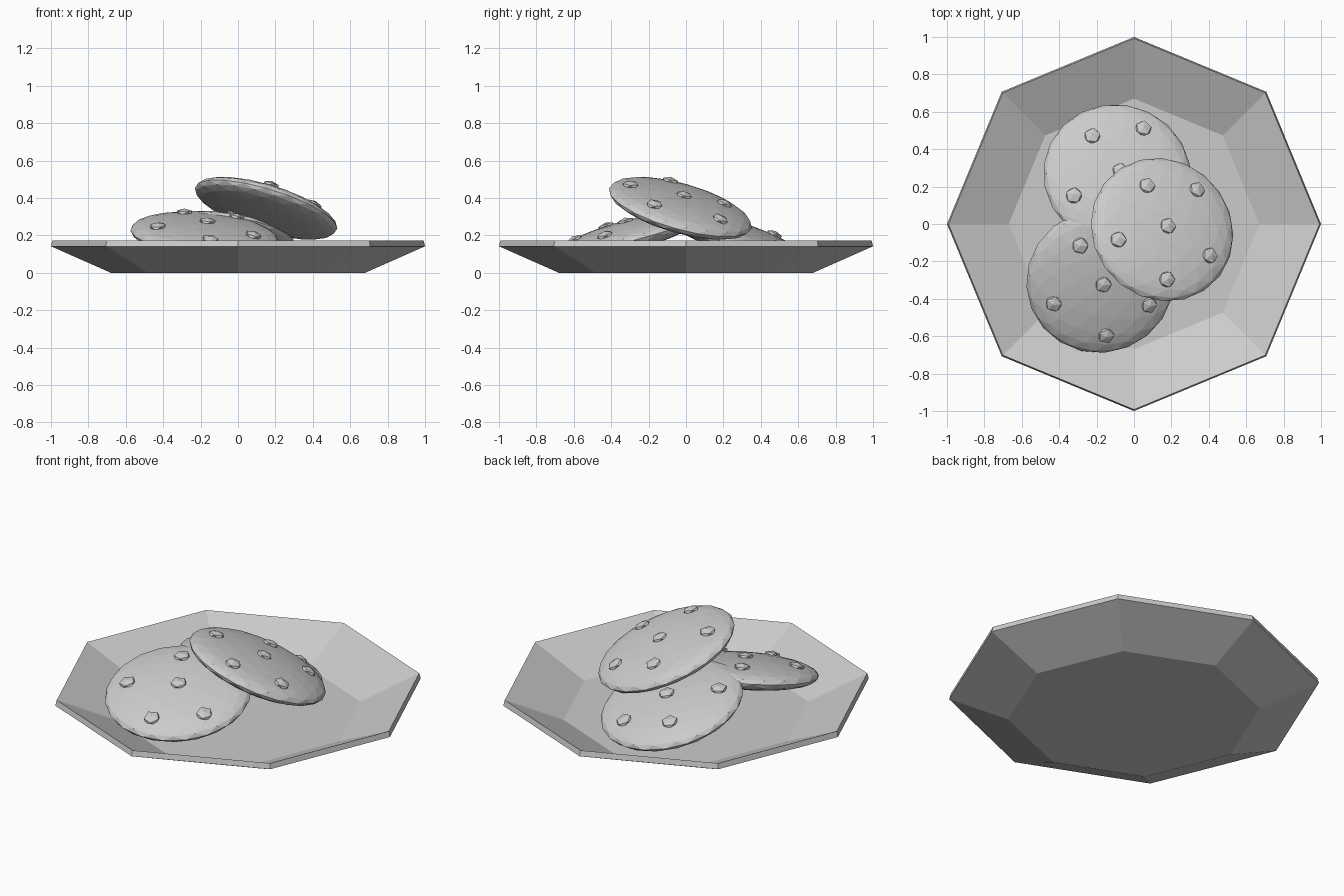
import bpy
import bmesh
import math
from mathutils import Matrix, Vector

if "Cube" in bpy.data.objects:
    bpy.data.objects.remove(bpy.data.objects["Cube"], do_unlink=True)

GREY = (0.6, 0.6, 0.6, 1.0)
grey = bpy.data.materials.new("plain grey")
grey.use_nodes = True
grey.diffuse_color = GREY
grey.node_tree.nodes["Principled BSDF"].inputs["Base Color"].default_value = GREY


def finish(name, bm):
    """Turn a bmesh into a flat shaded object."""
    bmesh.ops.recalc_face_normals(bm, faces=bm.faces)
    mesh = bpy.data.meshes.new(name)
    bm.to_mesh(mesh)
    bm.free()
    mesh.materials.append(grey)
    obj = bpy.data.objects.new(name, mesh)
    bpy.context.collection.objects.link(obj)
    return obj


# Plate: eight-sided lathe of a thin dish profile (radius, height)
def make_plate(sides=8):
    profile = [(0.68, 0.0), (1.0, 0.142), (0.992, 0.174), (0.67, 0.03)]
    bm = bmesh.new()
    rings = []
    for radius, height in profile:
        angles = [math.tau * i / sides for i in range(sides)]
        rings.append([bm.verts.new((radius * math.cos(a), radius * math.sin(a), height))
                      for a in angles])
    for low, high in zip(rings, rings[1:]):
        for i in range(sides):
            j = (i + 1) % sides
            bm.faces.new((low[i], low[j], high[j], high[i]))
    bm.faces.new(rings[0])
    bm.faces.new(rings[-1])
    finish("plate", bm)


# Cookie: flattened ball with six five-sided chips set on its top
RADIUS, HALF_THICK = 0.397, 0.077
CHIPS = [(-0.10, 0.22), (0.18, 0.22), (0.01, 0.0),
         (-0.26, -0.09), (0.25, -0.14), (0.01, -0.29)]


def make_cookie(name, centre, normal, spin):
    tilt = Vector((0, 0, 1)).rotation_difference(Vector(normal)).to_matrix().to_4x4()
    place = Matrix.Translation(centre) @ tilt @ Matrix.Rotation(math.radians(spin), 4, "Z")

    body = bmesh.new()
    shape = Matrix.Diagonal((RADIUS, RADIUS, HALF_THICK, 1))
    bmesh.ops.create_icosphere(body, subdivisions=3, radius=1, matrix=place @ shape)
    finish(name, body)

    chips = bmesh.new()
    chip_shape = Matrix.Diagonal((0.048, 0.048, 0.022, 1))
    for x, y in CHIPS:
        z = HALF_THICK * math.sqrt(1 - (x * x + y * y) / RADIUS ** 2)
        up = Vector((x / RADIUS ** 2, y / RADIUS ** 2, z / HALF_THICK ** 2))
        turn = Vector((0, 0, 1)).rotation_difference(up).to_matrix().to_4x4()
        bmesh.ops.create_icosphere(
            chips, subdivisions=1, radius=1,
            matrix=place @ Matrix.Translation((x, y, z)) @ turn @ chip_shape)
    finish(name + "_chips", chips)


make_plate()
make_cookie("front_cookie", (-0.18, -0.305, 0.20), (0.08, -0.25, 0.96), 4)
make_cookie("back_cookie", (-0.09, 0.26, 0.19), (0.10, 0.29, 0.95), 10)
make_cookie("top_cookie", (0.15, -0.03, 0.345), (0.28, 0.26, 0.92), -2)
